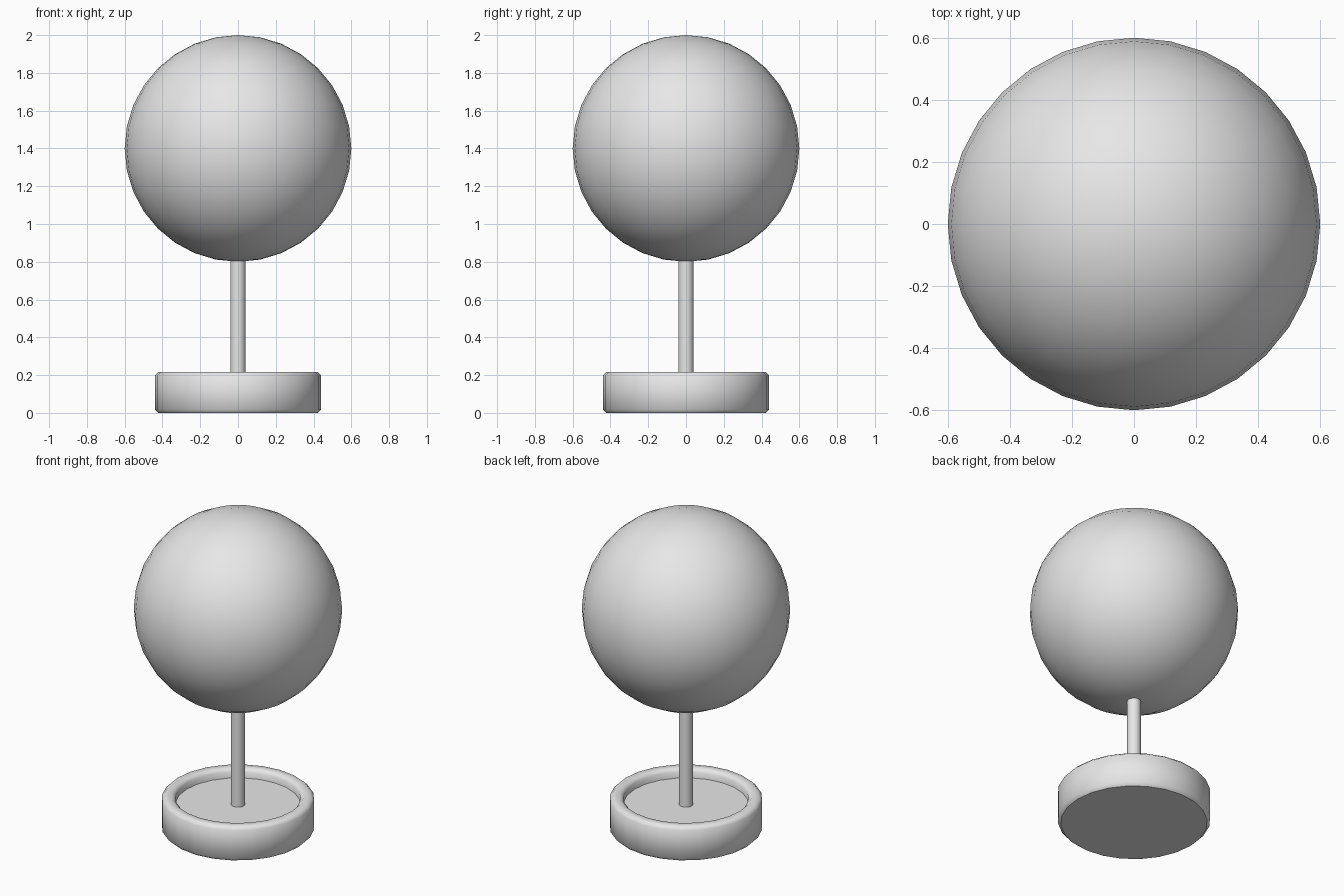
import bpy
import bmesh
from math import radians, tau
from mathutils import Matrix

cube = bpy.data.objects.get("Cube")
if cube:
    bpy.data.objects.remove(cube, do_unlink=True)

# Single plain colour
grey = bpy.data.materials.new("plain_grey")
grey.use_nodes = True
grey.diffuse_color = (0.8, 0.8, 0.8, 1)
grey.node_tree.nodes["Principled BSDF"].inputs["Base Color"].default_value = grey.diffuse_color


def finish(name, bm):
    """Turn a bmesh into a named, coloured, smooth-shaded object."""
    bmesh.ops.recalc_face_normals(bm, faces=bm.faces)
    mesh = bpy.data.meshes.new(name)
    bm.to_mesh(mesh)
    bm.free()
    mesh.materials.append(grey)
    obj = bpy.data.objects.new(name, mesh)
    bpy.context.collection.objects.link(obj)
    bpy.ops.object.select_all(action='DESELECT')
    obj.select_set(True)
    bpy.context.view_layer.objects.active = obj
    bpy.ops.object.shade_smooth_by_angle(angle=radians(50))
    # Keep the large flat caps flat
    for face in mesh.polygons:
        if len(face.vertices) > 4:
            face.use_smooth = False
    return obj


def cylinder(name, radius, bottom, top, sides):
    bm = bmesh.new()
    bmesh.ops.create_cone(bm, cap_ends=True, segments=sides,
                          radius1=radius, radius2=radius, depth=top - bottom,
                          matrix=Matrix.Translation((0, 0, (bottom + top) / 2)))
    return finish(name, bm)


# Pot: a profile with bevelled rims, turned about the upright axis
OUTER, INNER, HEIGHT, SOIL, BEVEL = 0.44, 0.36, 0.217, 0.16, 0.018
profile = [
    (OUTER - BEVEL, 0),
    (OUTER, BEVEL),
    (OUTER, HEIGHT - BEVEL),
    (OUTER - BEVEL, HEIGHT),
    (INNER + BEVEL, HEIGHT),
    (INNER, HEIGHT - BEVEL),
    (INNER, SOIL - BEVEL),
]
bm = bmesh.new()
verts = [bm.verts.new((r, 0, z)) for r, z in profile]
edges = [bm.edges.new(pair) for pair in zip(verts, verts[1:])]
bmesh.ops.spin(bm, geom=verts + edges, cent=(0, 0, 0), axis=(0, 0, 1),
               angle=tau, steps=24, use_merge=True)
bmesh.ops.remove_doubles(bm, verts=bm.verts, dist=0.0001)
base_loop = [e for e in bm.edges if e.is_boundary and e.verts[0].co.z < 0.001]
bmesh.ops.contextual_create(bm, geom=base_loop)
finish("pot", bm)

# Soil and trunk
cylinder("soil", INNER, SOIL - BEVEL, SOIL, 24)
cylinder("trunk", 0.04, SOIL - BEVEL, 0.84, 16)

# Round crown
bm = bmesh.new()
bmesh.ops.create_uvsphere(bm, u_segments=32, v_segments=16, radius=0.6,
                          matrix=Matrix.Translation((0, 0, 1.4)))
finish("crown", bm)
